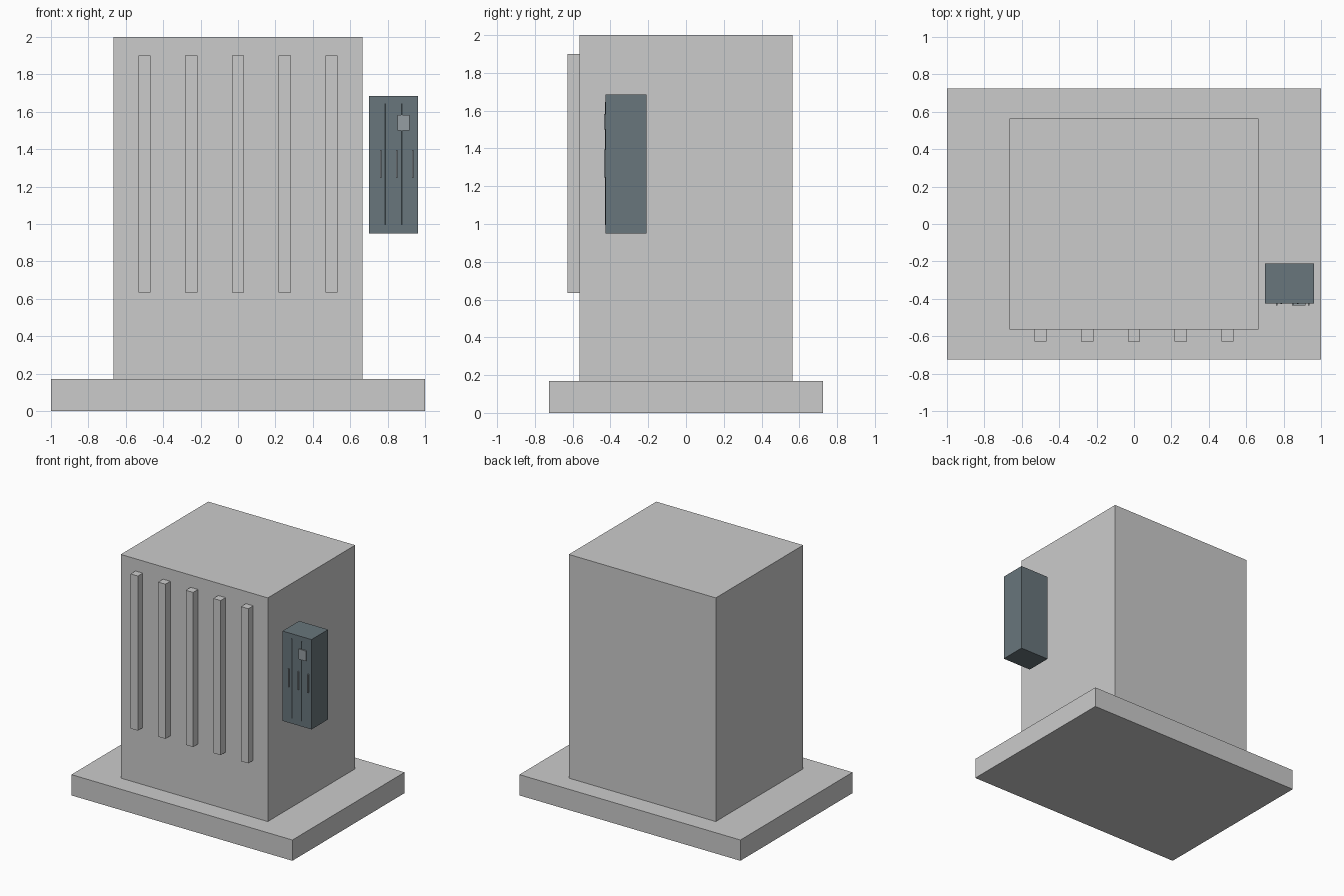
import bpy

if "Cube" in bpy.data.objects:
    bpy.data.objects.remove(bpy.data.objects["Cube"])


def material(name, rgb):
    m = bpy.data.materials.new(name)
    m.diffuse_color = (*rgb, 1.0)
    m.use_nodes = True
    m.node_tree.nodes["Principled BSDF"].inputs["Base Color"].default_value = m.diffuse_color
    return m


def box(name, x, y, z, mat=None):
    """Box from (min, max) ranges on each axis."""
    bpy.ops.mesh.primitive_cube_add(size=1)
    ob = bpy.context.object
    ob.name = name
    lo, hi = zip(x, y, z)
    for v in ob.data.vertices:
        v.co = [hi[i] if v.co[i] > 0 else lo[i] for i in range(3)]
    if mat:
        ob.data.materials.append(mat)
    return ob


steel = material("cabinet_steel", (0.14, 0.18, 0.20))
dark = material("door_gap", (0.03, 0.04, 0.045))
light = material("handle_metal", (0.30, 0.34, 0.36))

# Plinth and main housing
box("base_slab", (-1, 1), (-0.725, 0.725), (0, 0.17))
box("main_housing", (-0.665, 0.665), (-0.565, 0.565), (0.17, 2.0))

# Front cooling ribs
for i in range(5):
    cx = -0.5 + 0.25 * i
    box(f"front_rib_{i + 1}", (cx - 0.033, cx + 0.033), (-0.628, -0.565), (0.635, 1.9))

# Side control cabinet
front = -0.425
box("control_cabinet", (0.70, 0.963), (front, -0.21), (0.95, 1.685), steel)

# Gaps between the three cabinet doors
for i, cx in enumerate((0.788, 0.875)):
    box(f"door_gap_{i + 1}", (cx - 0.004, cx + 0.004), (front - 0.003, front), (0.995, 1.645), dark)

# Door handles
for i, cx in enumerate((0.762, 0.848, 0.935)):
    box(f"door_handle_{i + 1}", (cx - 0.004, cx + 0.004), (front - 0.01, front), (1.245, 1.395), light)

# Small display panel
box("display_panel", (0.853, 0.918), (front - 0.01, front), (1.5, 1.583), light)
